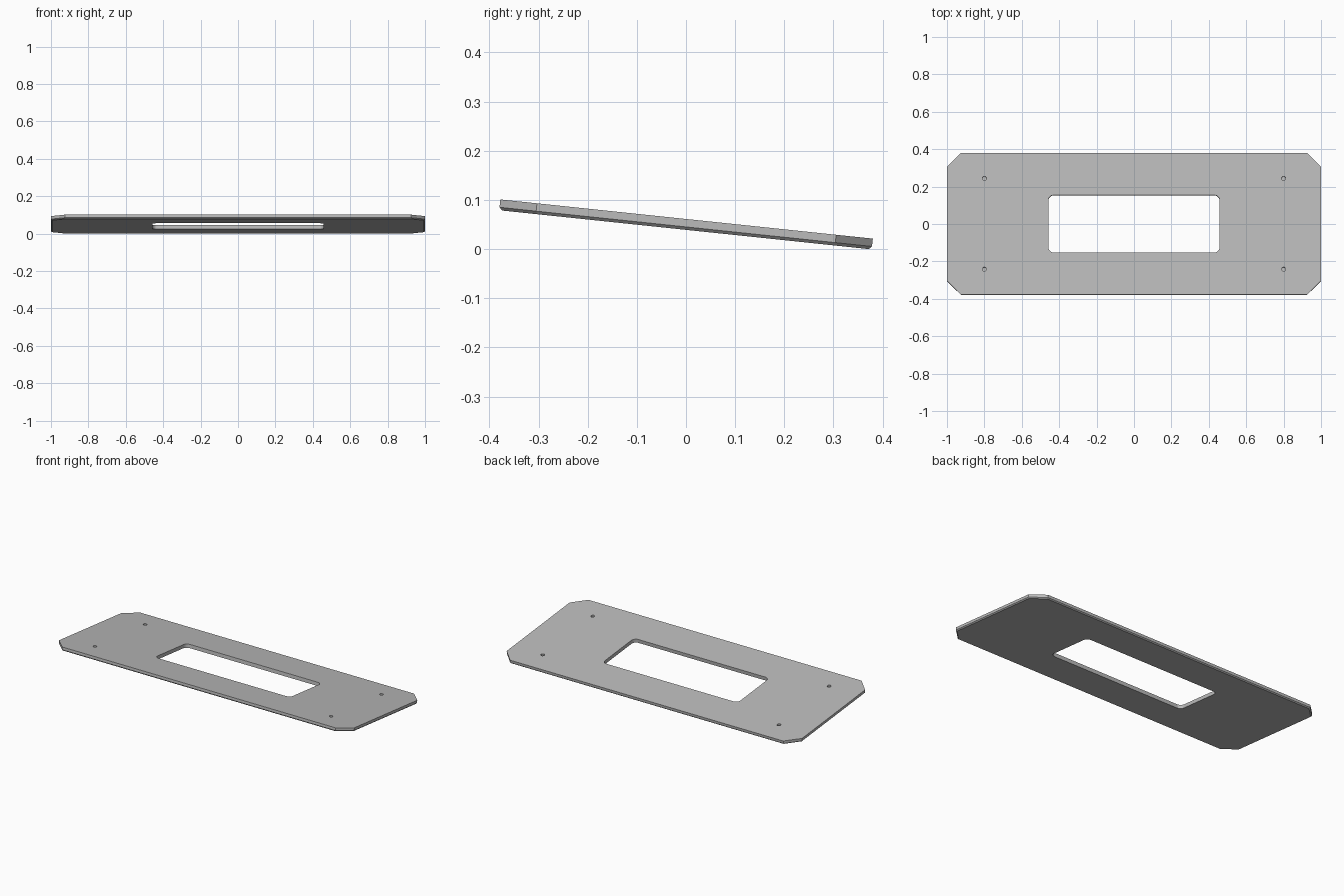
import bpy
import bmesh
import math
from mathutils import Matrix

if "Cube" in bpy.data.objects:
    bpy.data.objects.remove(bpy.data.objects["Cube"], do_unlink=True)

THICK = 0.022
HALF_X, HALF_Y = 1.0, 0.381
TILT = math.radians(-6)

grey = bpy.data.materials.new("plain grey")
grey.use_nodes = True
grey.diffuse_color = (0.5, 0.5, 0.5, 1)
grey.node_tree.nodes["Principled BSDF"].inputs["Base Color"].default_value = (0.5, 0.5, 0.5, 1)


def make_object(name, bm):
    bmesh.ops.recalc_face_normals(bm, faces=bm.faces)
    mesh = bpy.data.meshes.new(name)
    bm.to_mesh(mesh)
    bm.free()
    mesh.materials.append(grey)
    obj = bpy.data.objects.new(name, mesh)
    bpy.context.collection.objects.link(obj)
    return obj


def block(half_x, half_y, height, corner, segments):
    """Box centred on the origin with its four upright corners cut or rounded."""
    bm = bmesh.new()
    bmesh.ops.create_cube(bm, size=1, matrix=Matrix.Diagonal((2 * half_x, 2 * half_y, height, 1)))
    upright = [e for e in bm.edges if abs(e.verts[0].co.z - e.verts[1].co.z) > height / 2]
    bmesh.ops.bevel(bm, geom=upright, offset=corner, offset_type='OFFSET',
                    segments=segments, profile=0.5, affect='EDGES')
    return bm


def cut(target, cutter):
    mod = target.modifiers.new("cut", 'BOOLEAN')
    mod.operation = 'DIFFERENCE'
    mod.solver = 'EXACT'
    mod.object = cutter
    bpy.context.view_layer.update()
    bpy.context.view_layer.objects.active = target
    bpy.ops.object.modifier_apply(modifier=mod.name)
    bpy.data.objects.remove(cutter, do_unlink=True)


# Plate with clipped corners and a small chamfer round its underside
bm = block(HALF_X, HALF_Y, THICK, 0.075, 1)
rim = [e for e in bm.edges if all(v.co.z < 0 for v in e.verts)]
bmesh.ops.bevel(bm, geom=rim, offset=0.006, offset_type='OFFSET', segments=1, affect='EDGES')
plate = make_object("mounting_plate", bm)

# Central window with rounded corners
cut(plate, make_object("window_cutter", block(0.458, 0.154, 0.2, 0.028, 6)))

# Four blind screw holes in the top face
bm = bmesh.new()
for sx in (-1, 1):
    for sy in (-1, 1):
        bmesh.ops.create_cone(bm, cap_ends=True, segments=20, radius1=0.011, radius2=0.011,
                              depth=0.03, matrix=Matrix.Translation((sx * 0.8, sy * 0.244, 0.011)))
cut(plate, make_object("hole_cutter", bm))

# Tilt the plate so its front edge is raised, then rest it on the ground
plate.data.transform(Matrix.Rotation(TILT, 4, 'X'))
low = min(v.co.z for v in plate.data.vertices)
plate.data.transform(Matrix.Translation((0, 0, -low)))
